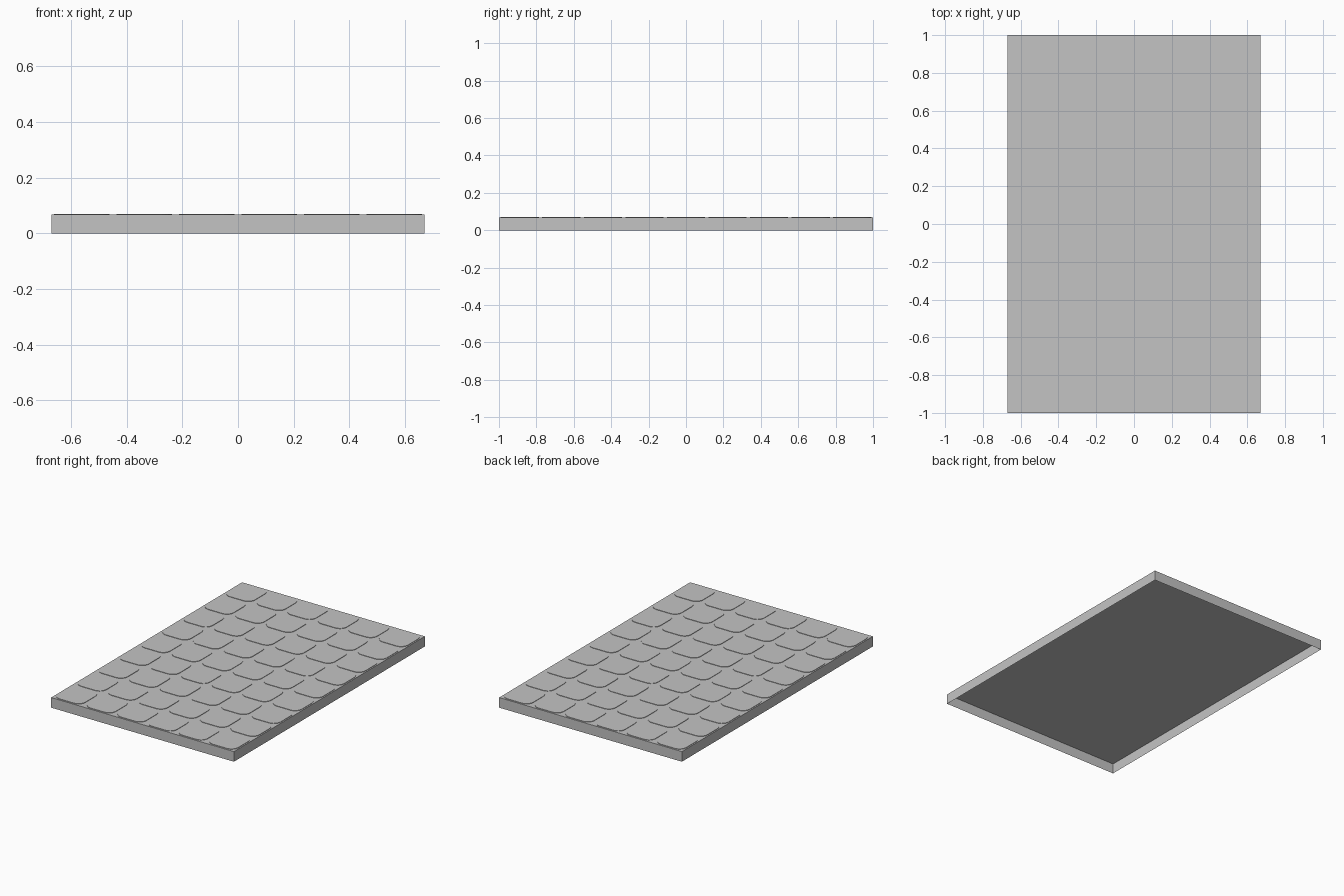
import bpy, bmesh, math

old = bpy.data.objects.get("Cube")
if old:
    bpy.data.objects.remove(old, do_unlink=True)

WIDTH, LENGTH = 1.34, 2.0
BASE_Z, TOP_Z = 0.067, 0.07
COLS, ROWS = 6, 9
MARGIN = 0.009
GAP_X, GAP_Y = 0.024, 0.018
RADIUS, STEPS = 0.05, 6

grey = bpy.data.materials.new("plain grey")
grey.use_nodes = True
colour = (0.55, 0.55, 0.55, 1)
grey.diffuse_color = colour
grey.node_tree.nodes["Principled BSDF"].inputs["Base Color"].default_value = colour


def add_object(name, bm):
    mesh = bpy.data.meshes.new(name)
    bm.to_mesh(mesh)
    bm.free()
    mesh.materials.append(grey)
    obj = bpy.data.objects.new(name, mesh)
    bpy.context.collection.objects.link(obj)
    return obj


def add_tile(bm, cx, cy, w, l):
    """Flat rounded rectangle with straight sides, open where it meets the panel."""
    outline = []
    for k, (sx, sy) in enumerate([(1, 1), (-1, 1), (-1, -1), (1, -1)]):
        for i in range(STEPS + 1):
            a = math.pi / 2 * (k + i / STEPS)
            outline.append((cx + sx * (w / 2 - RADIUS) + RADIUS * math.cos(a),
                            cy + sy * (l / 2 - RADIUS) + RADIUS * math.sin(a)))
    low = [bm.verts.new((x, y, BASE_Z)) for x, y in outline]
    high = [bm.verts.new((x, y, TOP_Z)) for x, y in outline]
    bm.faces.new(high)
    n = len(outline)
    for i in range(n):
        j = (i + 1) % n
        bm.faces.new((low[i], low[j], high[j], high[i]))


# Tray: thin top panel and four skirts, open underneath
bm = bmesh.new()
bmesh.ops.create_cube(bm, size=1)
for v in bm.verts:
    v.co = (v.co.x * WIDTH, v.co.y * LENGTH, (v.co.z + 0.5) * BASE_Z)
bottom = [f for f in bm.faces if f.normal.z < -0.5]
bmesh.ops.delete(bm, geom=bottom, context='FACES_ONLY')
add_object("tray", bm)

# Grid of slightly raised rounded tiles
tile_w = (WIDTH - 2 * MARGIN - (COLS - 1) * GAP_X) / COLS
tile_l = (LENGTH - 2 * MARGIN - (ROWS - 1) * GAP_Y) / ROWS
bm = bmesh.new()
for c in range(COLS):
    for r in range(ROWS):
        add_tile(bm, (c - (COLS - 1) / 2) * (tile_w + GAP_X),
                 (r - (ROWS - 1) / 2) * (tile_l + GAP_Y), tile_w, tile_l)
add_object("raised_tiles", bm)
